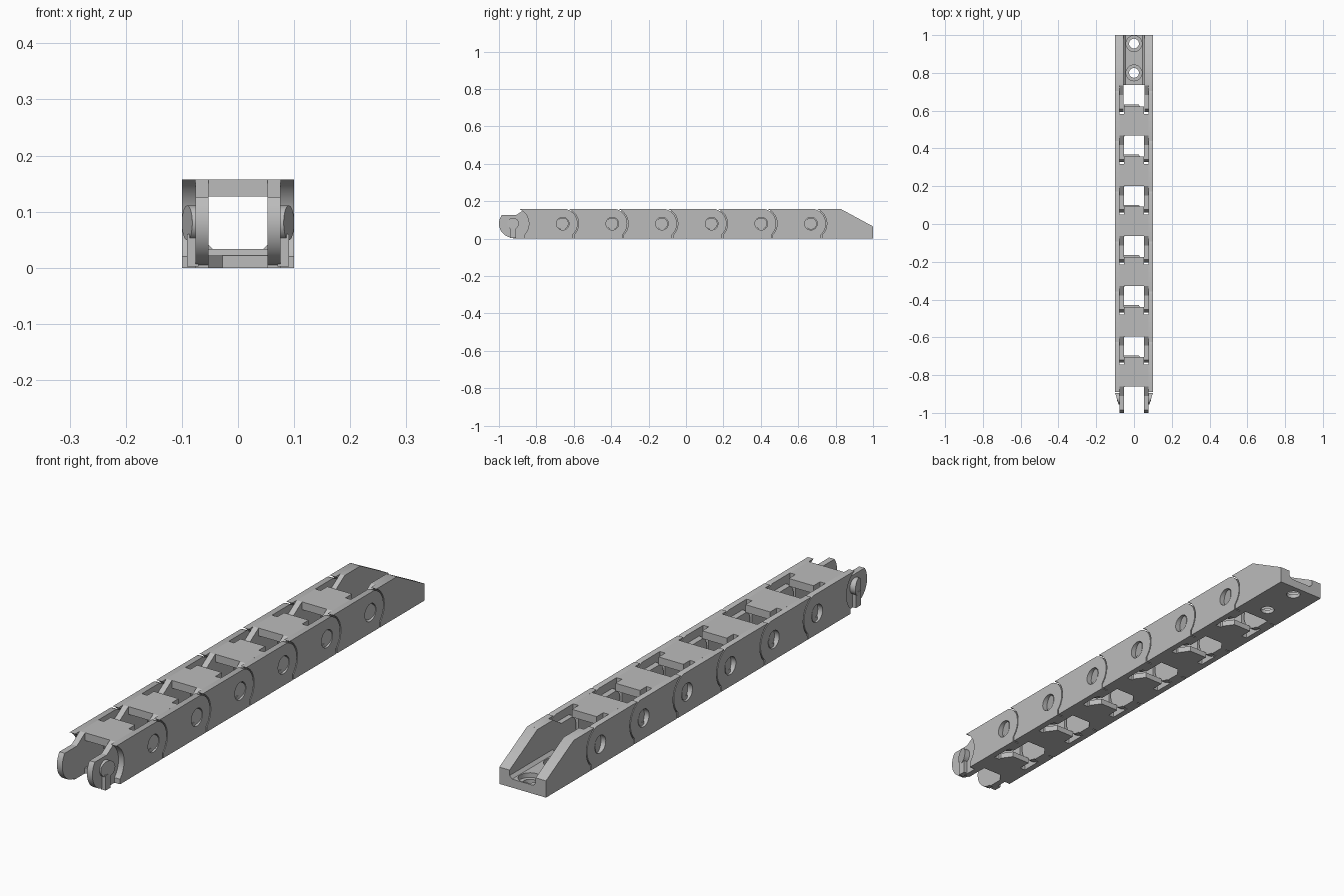
import bpy, bmesh
from math import sin, cos, radians

if "Cube" in bpy.data.objects:
    bpy.data.objects.remove(bpy.data.objects["Cube"])

PITCH, FIRST, LINKS = 0.2655, -0.925, 6
TOP, PIN_Z = 0.157, 0.08
INNER, MID, OUTER = 0.053, 0.076, 0.1

grey = bpy.data.materials.new("light_grey_plastic")
grey.use_nodes = True
colour = (0.5, 0.5, 0.5, 1)
grey.diffuse_color = colour
grey.node_tree.nodes["Principled BSDF"].inputs["Base Color"].default_value = colour


def arc(y, z, r, start, end, n=16):
    """Points along an arc, angles in degrees."""
    steps = [radians(start + (end - start) * i / n) for i in range(n + 1)]
    return [(y + r * cos(a), z + r * sin(a)) for a in steps]


def circle(y, z, r, n=32):
    return arc(y, z, r, 0, 360, n)[:-1]


def prism(outline, axis, low, high, holes=()):
    """Mesh of an outline with holes, extruded along one axis."""
    place = {"x": lambda p: (low, p[0], p[1]),
             "y": lambda p: (p[0], low, p[1]),
             "z": lambda p: (p[0], p[1], low)}[axis]
    bm = bmesh.new()
    edges = []
    for loop in [outline, *holes]:
        vs = [bm.verts.new(place(p)) for p in loop]
        edges += [bm.edges.new((vs[i - 1], vs[i])) for i in range(len(vs))]
    bmesh.ops.triangle_fill(bm, edges=edges, use_beauty=True)
    ext = bmesh.ops.extrude_face_region(bm, geom=bm.faces[:], use_keep_orig=True)
    i = "xyz".index(axis)
    for v in ext["geom"]:
        if isinstance(v, bmesh.types.BMVert):
            v.co[i] = high
    bmesh.ops.recalc_face_normals(bm, faces=bm.faces)
    for f in bm.faces:
        f.smooth = True
    me = bpy.data.meshes.new("part")
    bm.to_mesh(me)
    bm.free()
    me.set_sharp_from_angle(angle=radians(30))
    me.materials.append(grey)
    return me


def add(name, mesh, y, mirror=False):
    ob = bpy.data.objects.new(name, mesh)
    ob.location.y = y
    bpy.context.collection.objects.link(ob)
    if mirror:
        ob.modifiers.new("both_sides", "MIRROR").use_axis[0] = True
    return ob


def box(x0, x1):
    return lambda z0, z1: [(x0, z0), (x1, z0), (x1, z1), (x0, z1)]


# Shared profiles, measured from the front pin of each link
front_curve = [(0.06, 0)] + arc(0, PIN_Z, 0.085, -45, 65)
rear_curve = [(PITCH + 0.055, 0)] + arc(PITCH, PIN_Z, 0.08, -47, 74)
tongue_outline = (arc(0, PIN_Z, 0.075, 143, 270, 20) + [(0.0, 0), (0.18, 0), (0.18, TOP),
                  (0.065, TOP), (0.015, 0.125)])

# Outer side plate with pin hole, and inner tongue
cheek = prism(front_curve + rear_curve[::-1], "x", MID, OUTER,
              [circle(PITCH, PIN_Z, 0.034)])
tongue = prism(tongue_outline, "x", INNER, MID)

# Pin with a slanted end for snapping in
pin = prism(circle(0, PIN_Z, 0.031), "x", 0.07, OUTER)
for v in pin.vertices:
    if v.co.x > 0.09:
        v.co.x -= (0.031 - v.co.y) * 0.3
stop = prism(box(-0.015, 0.015)(0.002, 0.06), "x", 0.07, 0.091)

# Roof and floor bars joining the two sides
roof = prism(box(0.065, 0.22)(0.127, TOP), "x", -INNER, INNER)
floor_bar = prism([(-INNER, 0.06), (-0.028, 0.09), (INNER, 0.09), (INNER, 0.19),
                   (0.025, 0.23), (-INNER, 0.23)], "z", 0, 0.022)
floor_lip = prism([(0.1, 0.022), (0.115, 0.033), (0.17, 0.033), (0.185, 0.022)],
                  "x", -INNER, INNER)

for k in range(LINKS):
    y = FIRST + k * PITCH
    tag = f"link_{k + 1}_"
    add(tag + "side_plates", cheek, y, True)
    add(tag + "tongues", tongue, y, True)
    add(tag + "pins", pin, y, True)
    add(tag + "stops", stop, y, True)
    add(tag + "roof", roof, y)
    add(tag + "floor_bar", floor_bar, y)
    add(tag + "floor_lip", floor_lip, y)

# End bracket: sloping walls, tongues and pins
y = FIRST + LINKS * PITCH
end = 1 - y
slope = [(end, 0), (end, 0.065), (0.83 - y, TOP)]
add("bracket_walls", prism(front_curve + slope[::-1], "x", MID, OUTER), y, True)
inner_wall = tongue_outline[:22] + slope + tongue_outline[-2:]
add("bracket_inner_walls", prism(inner_wall, "x", 0.056, MID), y, True)
add("bracket_pins", pin, y, True)

# Bracket floor with two stepped screw holes
screws = (0.80, 0.955)
plan = box(-0.056, 0.056)(0.735, 1)
add("bracket_floor", prism(plan, "z", 0, 0.015, [circle(0, s, 0.026) for s in screws]), 0)
add("bracket_floor_top",
    prism(plan, "z", 0.015, 0.033, [circle(0, s, 0.042) for s in screws]), 0)
add("bracket_floor_fillets",
    prism([(0.045, 0.033), (0.056, 0.033), (0.056, 0.044)], "y", 0.735, 1), 0, True)
